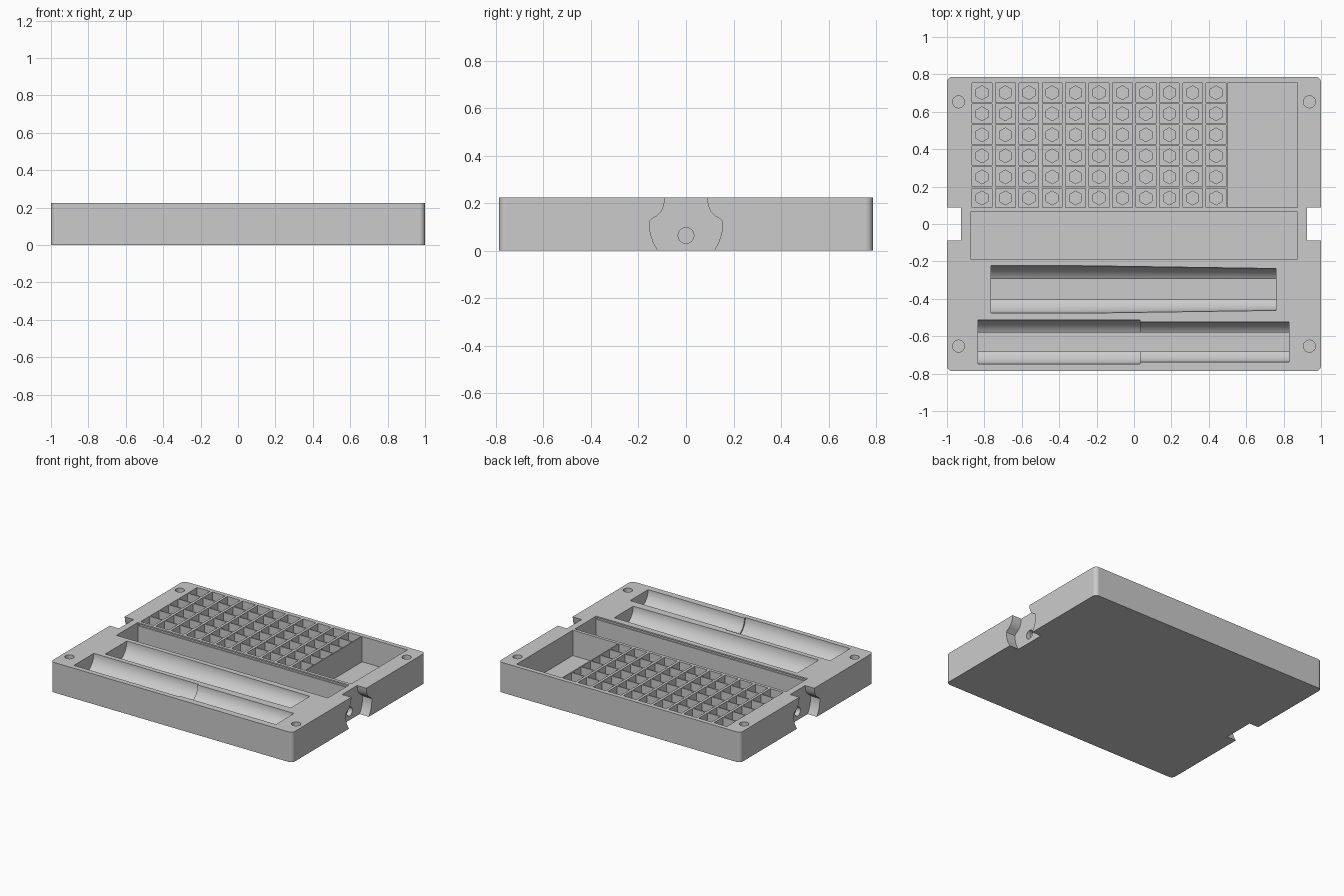
import bpy, bmesh, math

cube = bpy.data.objects.get("Cube")
if cube:
    bpy.data.objects.remove(cube, do_unlink=True)

H = 0.225            # tray height
TOP = H + 0.05       # cutters rise past the top face
FLOOR = 0.035        # thickness of the tray bottom

grey = bpy.data.materials.new("plain grey")
grey.use_nodes = True
grey.diffuse_color = (0.6, 0.6, 0.6, 1)
grey.node_tree.nodes["Principled BSDF"].inputs["Base Color"].default_value = (0.6, 0.6, 0.6, 1)


def loft(bm, rings):
    """Closed solid through rings of equal point count."""
    vs = [[bm.verts.new(p) for p in ring] for ring in rings]
    n = len(vs[0])
    for a, b in zip(vs, vs[1:]):
        for i in range(n):
            j = (i + 1) % n
            bm.faces.new((a[i], a[j], b[j], b[i]))
    bm.faces.new(vs[0])
    bm.faces.new(vs[-1])


def upright(bm, outline, z0, z1):
    loft(bm, [[(x, y, z) for x, y in outline] for z in (z0, z1)])


def sideways(bm, outline, x0, x1):
    loft(bm, [[(x, y, z) for y, z in outline] for x in (x0, x1)])


def rect(x0, x1, y0, y1):
    return [(x0, y0), (x1, y0), (x1, y1), (x0, y1)]


def ngon(cx, cy, r, n, turn=0.0):
    return [(cx + r * math.cos(turn + math.tau * i / n),
             cy + r * math.sin(turn + math.tau * i / n)) for i in range(n)]


def finish(bm, name):
    bmesh.ops.remove_doubles(bm, verts=bm.verts, dist=1e-5)
    bmesh.ops.recalc_face_normals(bm, faces=bm.faces)
    mesh = bpy.data.meshes.new(name)
    bm.to_mesh(mesh)
    bm.free()
    mesh.materials.append(grey)
    ob = bpy.data.objects.new(name, mesh)
    bpy.context.collection.objects.link(ob)
    return ob


def groove(bm, yc, half, depth, stations):
    """Round-sided pen groove with a flat floor, along x."""
    rings = []
    for x, r in stations:
        end = math.acos(half / r)
        side = [(r, TOP - H)]
        side += [(r * math.cos(end * i / 12), -r * math.sin(end * i / 12)) for i in range(13)]
        side.append((half, -depth))
        prof = side + [(-y, z) for y, z in reversed(side)]
        rings.append([(x, yc + y, H + z) for y, z in prof])
    loft(bm, rings)


# Tray body with rounded upright corners
R = 0.03
outline = []
for k, (sx, sy) in enumerate([(1, 1), (-1, 1), (-1, -1), (1, -1)]):
    for i in range(9):
        a = math.pi / 2 * (k + i / 8)
        outline.append((sx * (1 - R) + R * math.cos(a), sy * (0.787 - R) + R * math.sin(a)))
bm = bmesh.new()
upright(bm, outline, 0, H)
tray = finish(bm, "storage_tray")

# First cut: cells, compartments, grooves, corner holes, side notches
cells = [(-0.813 + 0.1252 * i, 0.139 + 0.1126 * j) for i in range(11) for j in range(6)]
bm = bmesh.new()
for x, y in cells:
    upright(bm, rect(x - 0.053, x + 0.053, y - 0.052, y + 0.052), H - 0.12, TOP)
upright(bm, rect(0.5, 0.875, 0.088, 0.753), FLOOR, TOP)
upright(bm, rect(-0.874, 0.875, -0.188, 0.064), FLOOR, TOP)
groove(bm, -0.35, 0.055, 0.13, [(-0.764, 0.127), (-0.29, 0.127), (0.76, 0.112)])
groove(bm, -0.631, 0.05, 0.12, [(-0.834, 0.118), (0.033, 0.118), (0.033, 0.107), (0.83, 0.107)])
for sx in (-1, 1):
    for sy in (-1, 1):
        upright(bm, ngon(0.938 * sx, 0.653 * sy, 0.032, 40), H - 0.035, TOP)
curve = [(0.086, TOP), (0.088, H), (0.093, 0.19), (0.104, 0.165), (0.122, 0.147), (0.146, 0.132),
         (0.154, 0.122), (0.154, 0.1), (0.149, 0.07), (0.138, 0.036), (0.118, 0), (0.1, -0.03)]
notch = curve + [(-y, z) for y, z in reversed(curve)]
for s in (-1, 1):
    sideways(bm, notch, s * 0.924, s * 1.1)
pockets = finish(bm, "pocket_cutter")

# Second cut: hexagonal sockets, round hole in each notch, lid slots along the trough
bm = bmesh.new()
for x, y in cells:
    upright(bm, ngon(x, y, 0.037, 6, math.pi / 6), FLOOR, H - 0.1)
for s in (-1, 1):
    sideways(bm, ngon(0, 0.064, 0.033, 32), s * 0.89, s * 0.95)
for y in (0.064, -0.188):
    upright(bm, rect(-0.87, 0.87, y - 0.008, y + 0.008), H - 0.024, H - 0.01)
sockets = finish(bm, "socket_cutter")

bpy.ops.object.select_all(action='DESELECT')
tray.select_set(True)
bpy.context.view_layer.objects.active = tray
for cutter in (pockets, sockets):
    cutter.hide_render = True
    mod = tray.modifiers.new(cutter.name, 'BOOLEAN')
    mod.operation = 'DIFFERENCE'
    mod.solver = 'EXACT'
    mod.object = cutter
    bpy.ops.object.modifier_apply(modifier=mod.name)
    bpy.data.objects.remove(cutter, do_unlink=True)

# Smooth curves, flat walls
bpy.ops.object.shade_smooth_by_angle(angle=math.radians(25))
weighted = tray.modifiers.new("weighted_normals", 'WEIGHTED_NORMAL')
weighted.keep_sharp = True
